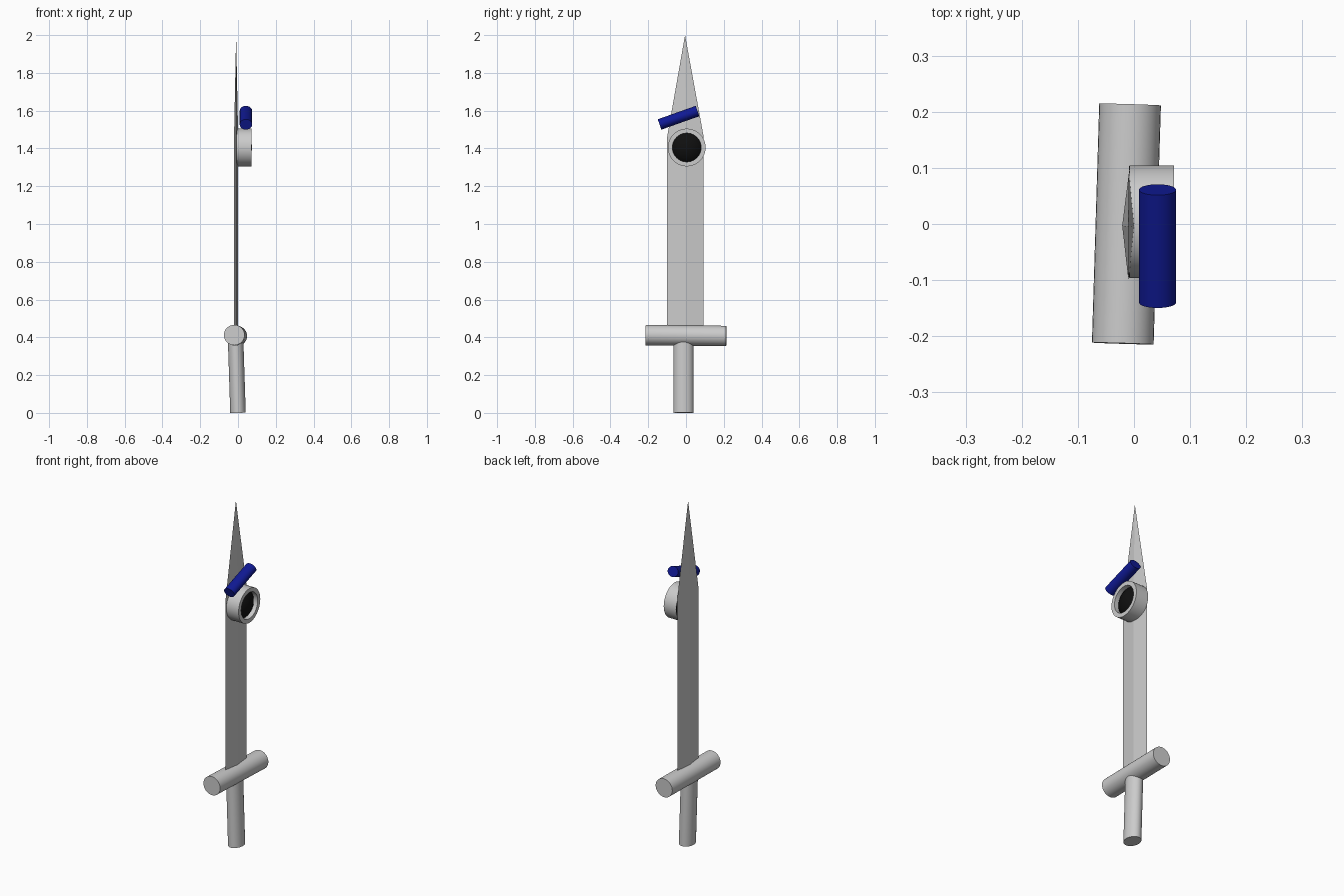
import bpy, bmesh, math
from mathutils import Vector, Matrix

if "Cube" in bpy.data.objects:
    bpy.data.objects.remove(bpy.data.objects["Cube"])


def finish(bm, name, color=None, smooth=True):
    bmesh.ops.recalc_face_normals(bm, faces=bm.faces)
    me = bpy.data.meshes.new(name)
    bm.to_mesh(me)
    bm.free()
    ob = bpy.data.objects.new(name, me)
    bpy.context.collection.objects.link(ob)
    if color:
        mat = bpy.data.materials.new(name + "_colour")
        mat.diffuse_color = (*color, 1)
        mat.use_nodes = True
        mat.node_tree.nodes["Principled BSDF"].inputs["Base Color"].default_value = mat.diffuse_color
        me.materials.append(mat)
    if smooth:
        bpy.ops.object.select_all(action='DESELECT')
        ob.select_set(True)
        bpy.context.view_layer.objects.active = ob
        bpy.ops.object.shade_smooth_by_angle(angle=math.radians(35))
    return ob


def rod(name, a, b, rx, rside, color=None):
    """Elliptical cylinder from a to b; rx is its radius across x."""
    a, b = Vector(a), Vector(b)
    axis = (b - a).normalized()
    side = axis.cross(Vector((1, 0, 0))).normalized()
    across = side.cross(axis)
    rot = Matrix((across, side, axis)).transposed().to_4x4()
    m = Matrix.Translation((a + b) / 2) @ rot @ Matrix.Diagonal((rx, rside, 1, 1))
    bm = bmesh.new()
    bmesh.ops.create_cone(bm, cap_ends=True, segments=32, radius1=1, radius2=1,
                          depth=(b - a).length, matrix=m)
    return finish(bm, name, color)


# Handle and crossguard, both very slightly tilted
rod("grip", (0, -0.013, 0), (-0.013, -0.013, 0.4), 0.041, 0.053)
rod("crossguard", (-0.020, -0.213, 0.412), (-0.007, 0.213, 0.407), 0.055, 0.054)

# Blade: diamond section running up to a point
bm = bmesh.new()
rows = []
for z, ztip in ((0.40, 0.40), (1.46, 1.47)):
    rows.append([bm.verts.new(p) for p in
                 ((-0.010, -0.1, z), (0.001, -0.003, z),
                  (-0.009, 0.092, ztip), (-0.021, -0.003, z))])
tip = bm.verts.new((-0.010, -0.005, 2.0))
for i in range(4):
    j = (i + 1) % 4
    bm.faces.new((rows[0][i], rows[0][j], rows[1][j], rows[1][i]))
    bm.faces.new((rows[1][i], rows[1][j], tip))
bm.faces.new(rows[0])
finish(bm, "blade", smooth=False)

# Round housing on the side of the blade
CY, CZ = 0.004, 1.405
bm = bmesh.new()
profile = [(0.1, -0.008), (0.1, 0.071), (0.076, 0.071), (0.076, -0.006)]
n = 40
rings = [[bm.verts.new((x, CY + r * math.cos(2 * math.pi * k / n),
                        CZ + r * math.sin(2 * math.pi * k / n))) for k in range(n)]
         for r, x in profile]
for s in range(len(profile)):
    p, q = rings[s], rings[(s + 1) % len(profile)]
    for k in range(n):
        bm.faces.new((p[k], p[(k + 1) % n], q[(k + 1) % n], q[k]))
finish(bm, "lens_housing")

# Dark dome filling the housing
bm = bmesh.new()
bmesh.ops.create_uvsphere(bm, u_segments=32, v_segments=16, radius=1,
                          matrix=Matrix.Rotation(math.pi / 2, 4, 'Y'))
cut = bmesh.ops.bisect_plane(bm, geom=bm.verts[:] + bm.edges[:] + bm.faces[:],
                             dist=1e-4, plane_co=(0, 0, 0), plane_no=(1, 0, 0),
                             clear_inner=True)
bmesh.ops.holes_fill(bm, edges=[e for e in bm.edges if e.is_boundary], sides=0)
bmesh.ops.transform(bm, verts=bm.verts,
                    matrix=Matrix.Translation((-0.009, CY, CZ))
                    @ Matrix.Diagonal((0.083, 0.099, 0.099, 1)))
finish(bm, "lens", (0.005, 0.005, 0.005))

# Blue eyelid bar slanting above the lens
rod("lid_bar", (0.042, -0.140, 1.527), (0.042, 0.061, 1.598), 0.033, 0.029,
    (0.005, 0.01, 0.3))
